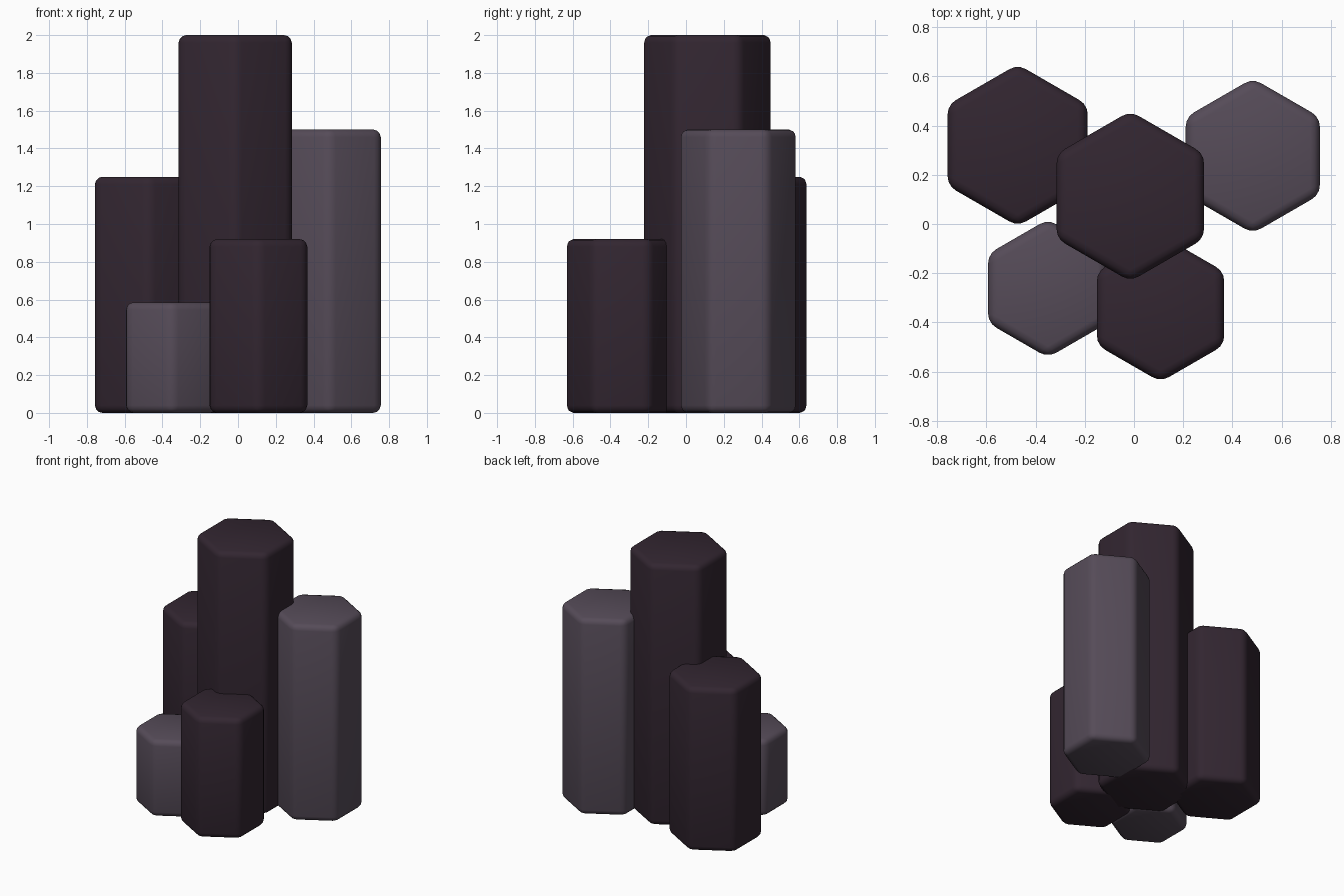
import bpy, math

if "Cube" in bpy.data.objects:
    bpy.data.objects.remove(bpy.data.objects["Cube"])


def material(name, rgb):
    m = bpy.data.materials.new(name)
    m.diffuse_color = (*rgb, 1)
    m.use_nodes = True
    m.node_tree.nodes["Principled BSDF"].inputs["Base Color"].default_value = m.diffuse_color
    return m


dark = material("dark basalt", (0.032, 0.019, 0.030))
grey = material("grey basalt", (0.092, 0.071, 0.098))


# Hexagonal column with rounded edges, points facing front and back
def column(name, x, y, radius, height, mat):
    bpy.ops.mesh.primitive_cylinder_add(vertices=6, radius=radius, depth=height,
                                        location=(x, y, height / 2))
    ob = bpy.context.object
    ob.name = name
    ob.data.materials.append(mat)
    bevel = ob.modifiers.new("rounded edges", "BEVEL")
    bevel.width = 0.04
    bevel.segments = 3
    bevel.limit_method = "ANGLE"
    bevel.angle_limit = math.radians(30)
    bpy.ops.object.modifier_apply(modifier=bevel.name)
    bpy.ops.object.shade_smooth_by_angle(angle=math.radians(35))


column("tall_column", -0.015, 0.113, 0.346, 2.0, dark)
column("back_left_column", -0.473, 0.32, 0.329, 1.25, dark)
column("back_right_column", 0.483, 0.277, 0.315, 1.5, grey)
column("front_left_column", -0.35, -0.262, 0.281, 0.585, grey)
column("front_column", 0.108, -0.343, 0.299, 0.92, dark)
